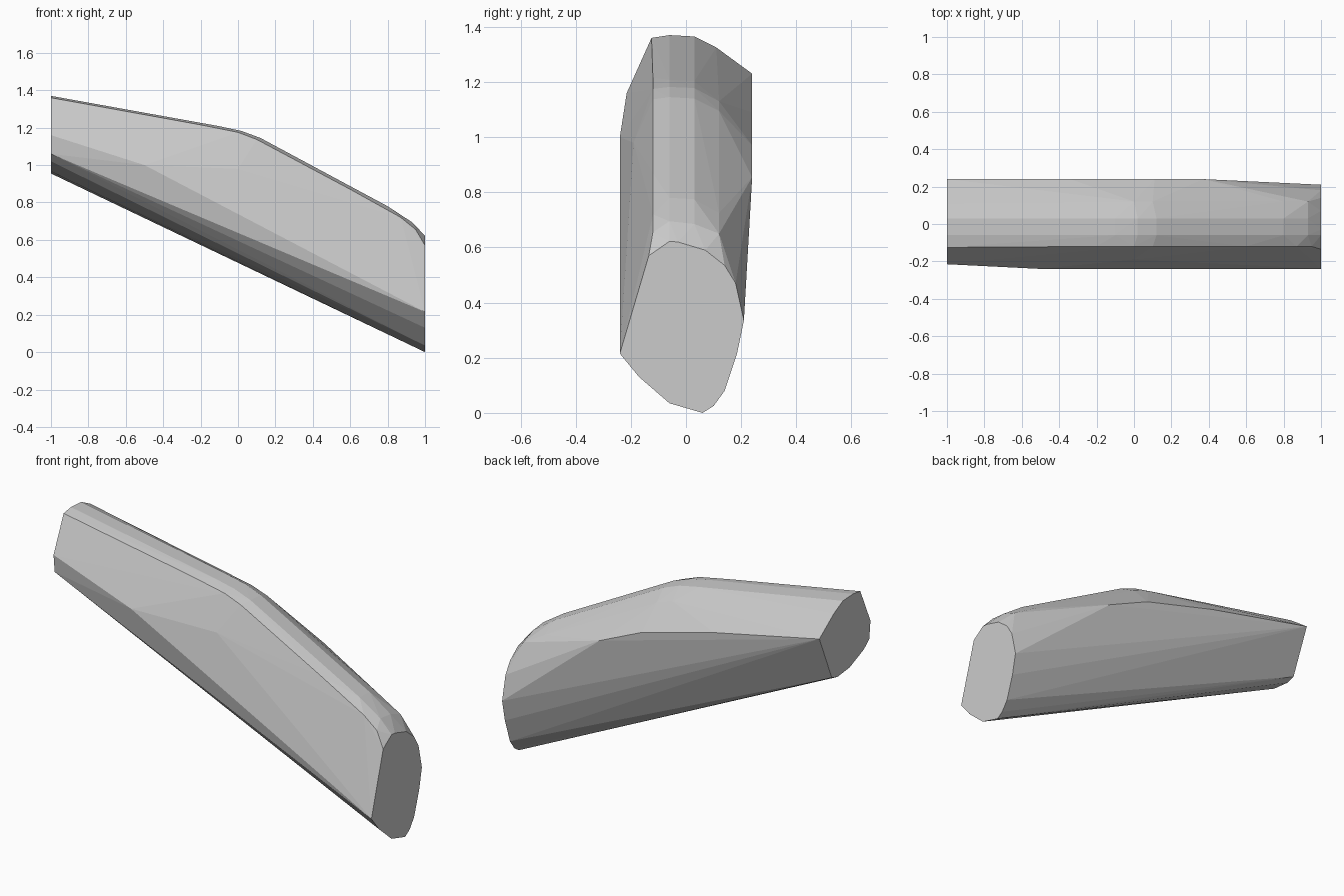
import bpy, bmesh

if "Cube" in bpy.data.objects:
    bpy.data.objects.remove(bpy.data.objects["Cube"])

# End outlines as (y, z)
low_end = [(-.24, .215), (-.17, .13), (-.06, .035), (.06, 0), (.10, .025),
           (.14, .08), (.185, .215), (.21, .335), (.18, .47), (.14, .535),
           (.07, .59), (-.03, .62), (-.06, .622), (-.135, .57)]
high_end = [(-.125, 1.36), (-.06, 1.37), (.03, 1.365), (.11, 1.325), (.24, 1.23),
            (.13, .97), (.08, .955), (-.03, .967), (-.156, 1.02),
            (-.205, 1.06), (-.215, 1.16)]

# Lengthwise edges as {y: [(x, z), ...]}
rails = {
    -.12: [(-.2, 1.215), (0, 1.175), (.1, 1.137), (.6, .87), (.87, .72), (.95, .655)],
    -.06: [(-.1, 1.208), (.02, 1.182), (.12, 1.145), (.8, .78), (.93, .695)],
    .03: [(-.1, 1.203), (.02, 1.178), (.12, 1.14), (.8, .775), (.93, .685)],
    .12: [(0, 1.13), (.1, 1.095), (.8, .725), (.93, .65)],
    .24: [(-.34, 1.09), (.11, .97), (.37, .855)],
    -.19: [(0, .98)],
    -.24: [(-.5, 1.0)],
}

points = [(1, y, z) for y, z in low_end] + [(-1, y, z) for y, z in high_end]
points += [(x, y, z) for y, rail in rails.items() for x, z in rail]

# Faceted convex body wrapped around the outlines and edges
bm = bmesh.new()
for p in points:
    bm.verts.new(p)
hull = bmesh.ops.convex_hull(bm, input=bm.verts[:])
loose = [v for v in bm.verts if not v.link_faces]
bmesh.ops.delete(bm, geom=loose, context='VERTS')
bmesh.ops.dissolve_limit(bm, angle_limit=.01, verts=bm.verts[:], edges=bm.edges[:])
bmesh.ops.recalc_face_normals(bm, faces=bm.faces[:])
mesh = bpy.data.meshes.new("bent_stone_bar")
bm.to_mesh(mesh)
bm.free()
obj = bpy.data.objects.new("bent_stone_bar", mesh)
bpy.context.collection.objects.link(obj)
